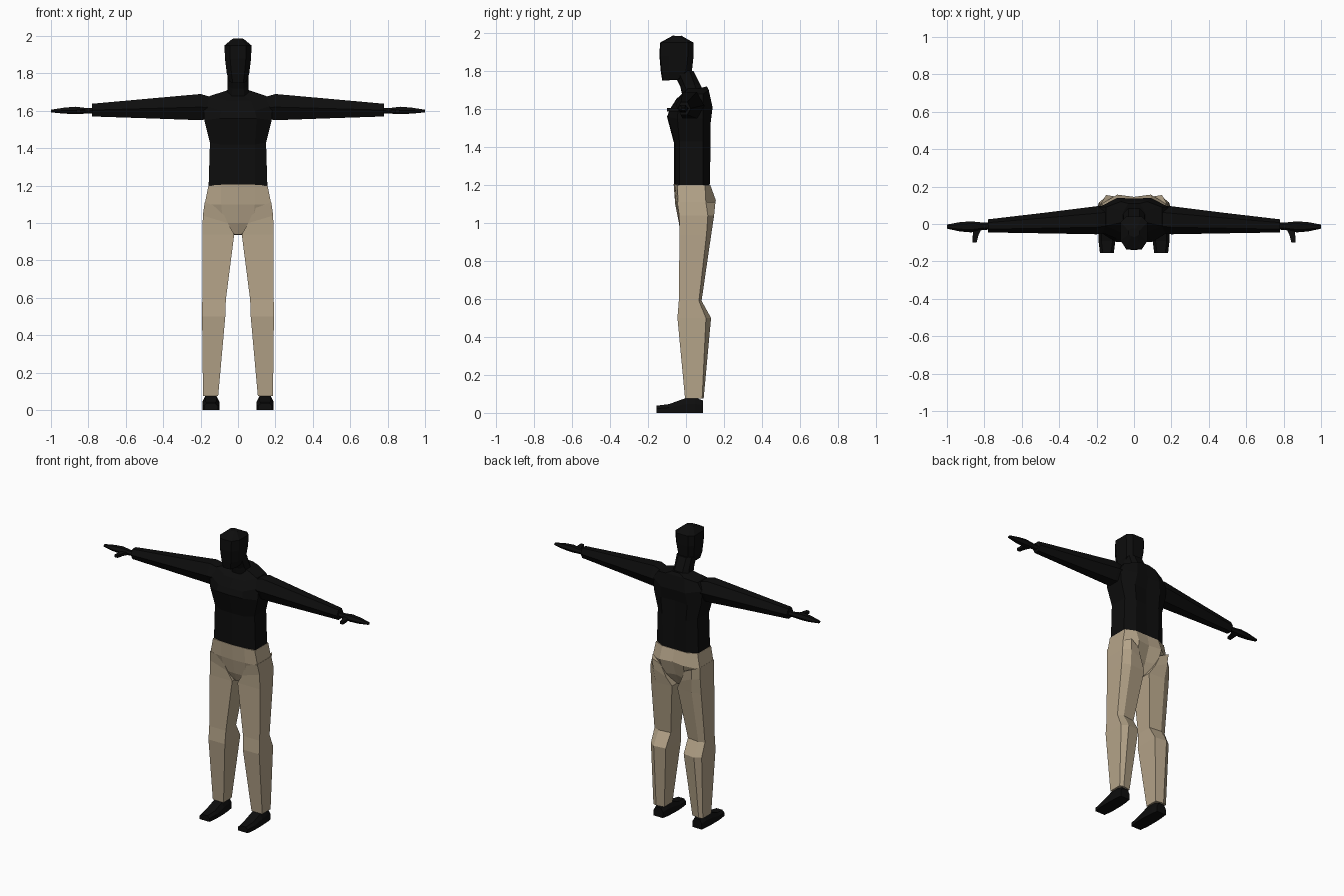
import bpy, bmesh
from mathutils import Vector


def material(name, rgb):
    m = bpy.data.materials.new(name)
    m.diffuse_color = (*rgb, 1)
    return m


BLACK = material("black", (0.004, 0.004, 0.004))
TAN = material("tan", (0.46, 0.37, 0.25))


def loft(name, rings, mat, mirror=False):
    """Skin a series of equal-length rings, cap both ends, optionally mirror in x."""
    bm = bmesh.new()
    vs = [[bm.verts.new(p) for p in r] for r in rings]
    n = len(vs[0])
    for a, b in zip(vs, vs[1:]):
        for i in range(n):
            j = (i + 1) % n
            bm.faces.new((a[i], a[j], b[j], b[i]))
    bm.faces.new(vs[0])
    bm.faces.new(vs[-1])
    bmesh.ops.recalc_face_normals(bm, faces=bm.faces)
    me = bpy.data.meshes.new(name)
    bm.to_mesh(me)
    bm.free()
    me.materials.append(mat)
    ob = bpy.data.objects.new(name, me)
    bpy.context.collection.objects.link(ob)
    if mirror:
        ob.modifiers.new("mirror", 'MIRROR').use_mirror_merge = False
    return ob


def body_ring(hw, xm, yf, sf, sb, yb, zf, zs, zb, ybc=None):
    """Symmetric ten-sided ring: half width, mid x, front/side/back depth and heights."""
    ybc = yb if ybc is None else ybc
    half = [(xm, yf, zf), (hw, sf, zs), (hw, sb, zs), (xm, yb, zb)]
    return ([(0, yf - 0.005, zf)] + half + [(0, ybc, zb)]
            + [(-x, y, z) for x, y, z in reversed(half)])


# Shirt torso, from waist to neckline
loft("shirt_torso", [
    body_ring(0.157, 0.09, -0.058, -0.035, 0.09, 0.125, 1.20, 1.20, 1.20),
    body_ring(0.150, 0.09, -0.058, -0.035, 0.09, 0.13, 1.42, 1.43, 1.42, 0.12),
    body_ring(0.180, 0.10, -0.095, -0.045, 0.09, 0.13, 1.56, 1.55, 1.53, 0.12),
    body_ring(0.185, 0.09, -0.08, -0.04, 0.09, 0.14, 1.60, 1.63, 1.61, 0.135),
    body_ring(0.150, 0.07, -0.045, -0.01, 0.09, 0.12, 1.655, 1.68, 1.70),
    body_ring(0.055, 0.03, -0.015, 0.01, 0.07, 0.11, 1.68, 1.71, 1.72),
], BLACK)

# Neck leaning forward into the head
loft("neck", [
    body_ring(0.065, 0.035, -0.01, 0.02, 0.07, 0.10, 1.65, 1.66, 1.68),
    body_ring(0.055, 0.03, -0.025, -0.01, 0.045, 0.075, 1.72, 1.73, 1.73),
    body_ring(0.055, 0.03, -0.06, -0.04, 0.02, 0.04, 1.79, 1.80, 1.80),
], BLACK)

# Head with jaw, face and crown
loft("head", [
    body_ring(0.045, 0.028, -0.12, -0.09, -0.045, -0.03, 1.75, 1.755, 1.765),
    body_ring(0.060, 0.035, -0.128, -0.09, 0.00, 0.03, 1.80, 1.80, 1.79),
    body_ring(0.070, 0.042, -0.135, -0.09, 0.01, 0.04, 1.88, 1.88, 1.88),
    body_ring(0.072, 0.042, -0.132, -0.09, 0.01, 0.04, 1.95, 1.95, 1.95),
    body_ring(0.030, 0.015, -0.065, -0.055, -0.035, -0.025, 1.987, 1.985, 1.987),
], BLACK)

# Trouser seat, tapering to the crotch
loft("trouser_seat", [
    body_ring(0.158, 0.09, -0.06, -0.045, 0.10, 0.128, 1.205, 1.20, 1.20),
    body_ring(0.178, 0.09, -0.052, -0.042, 0.105, 0.157, 1.10, 1.10, 1.12, 0.145),
    body_ring(0.130, 0.08, -0.032, -0.02, 0.09, 0.13, 1.00, 1.02, 1.02, 0.11),
    body_ring(0.030, 0.015, -0.01, 0.00, 0.05, 0.07, 0.94, 0.935, 0.94),
], TAN)


def leg_ring(xi, xo, yf, side, yb, z, zi=None):
    """Five-sided leg section with a chamfered outer back corner."""
    zi = z if zi is None else zi
    xb = xi + 0.68 * (xo - xi)
    return [(xi, yf, zi), (xo, yf, z), (xo, side, z),
            (xb, yb, z), (xi, yb - 0.01, zi)]


# Trouser legs with knee and calf
loft("trouser_leg", [
    leg_ring(0.09, 0.178, -0.046, 0.105, 0.155, 1.11, 1.08),
    leg_ring(0.055, 0.188, -0.036, 0.115, 0.148, 1.04, 1.00),
    leg_ring(0.020, 0.190, -0.034, 0.108, 0.133, 0.94),
    leg_ring(0.065, 0.191, -0.038, 0.068, 0.082, 0.59),
    leg_ring(0.068, 0.192, -0.045, 0.105, 0.132, 0.50),
    leg_ring(0.106, 0.187, -0.005, 0.085, 0.093, 0.075),
], TAN, True)

# Shoes: (y, inner x, outer x, top height)
loft("shoe", [
    [(xi, y, 0), (xo, y, 0), (xo, y, 0.6 * h), (xo - 0.015, y, h),
     (xi + 0.015, y, h), (xi, y, 0.6 * h)]
    for y, xi, xo, h in [(-0.155, 0.108, 0.182, 0.038), (-0.09, 0.10, 0.19, 0.046),
                         (-0.01, 0.10, 0.19, 0.075), (0.05, 0.105, 0.187, 0.08),
                         (0.09, 0.112, 0.182, 0.065)]
], BLACK, True)


def limb_ring(x, y0, y1, z0, z1):
    """Six-sided section across the x axis."""
    zm, d = (z0 + z1) / 2, (y1 - y0) * 0.25
    return [(x, y0, zm), (x, y0 + d, z1), (x, y1 - d, z1),
            (x, y1, zm), (x, y1 - d, z0), (x, y0 + d, z0)]


# Sleeves
loft("sleeve", [limb_ring(*r) for r in [
    (0.13, -0.045, 0.10, 1.56, 1.67), (0.20, -0.055, 0.095, 1.55, 1.69),
    (0.48, -0.05, 0.06, 1.56, 1.665), (0.78, -0.045, 0.025, 1.57, 1.638)]],
    BLACK, True)

# Flat hands
loft("hand", [limb_ring(*r) for r in [
    (0.77, -0.03, 0.008, 1.587, 1.615), (0.81, -0.032, 0.008, 1.585, 1.615),
    (0.87, -0.045, 0.014, 1.583, 1.622), (0.93, -0.04, 0.01, 1.585, 1.617),
    (1.00, -0.025, -0.003, 1.592, 1.606)]], BLACK, True)

# Thumbs pointing forward
loft("thumb", [
    [(x, y, 1.588), (x + w, y, 1.588), (x + w, y, 1.606), (x, y, 1.606)]
    for x, y, w in [(0.81, -0.015, 0.045), (0.832, -0.06, 0.03), (0.842, -0.10, 0.022)]
], BLACK, True)
